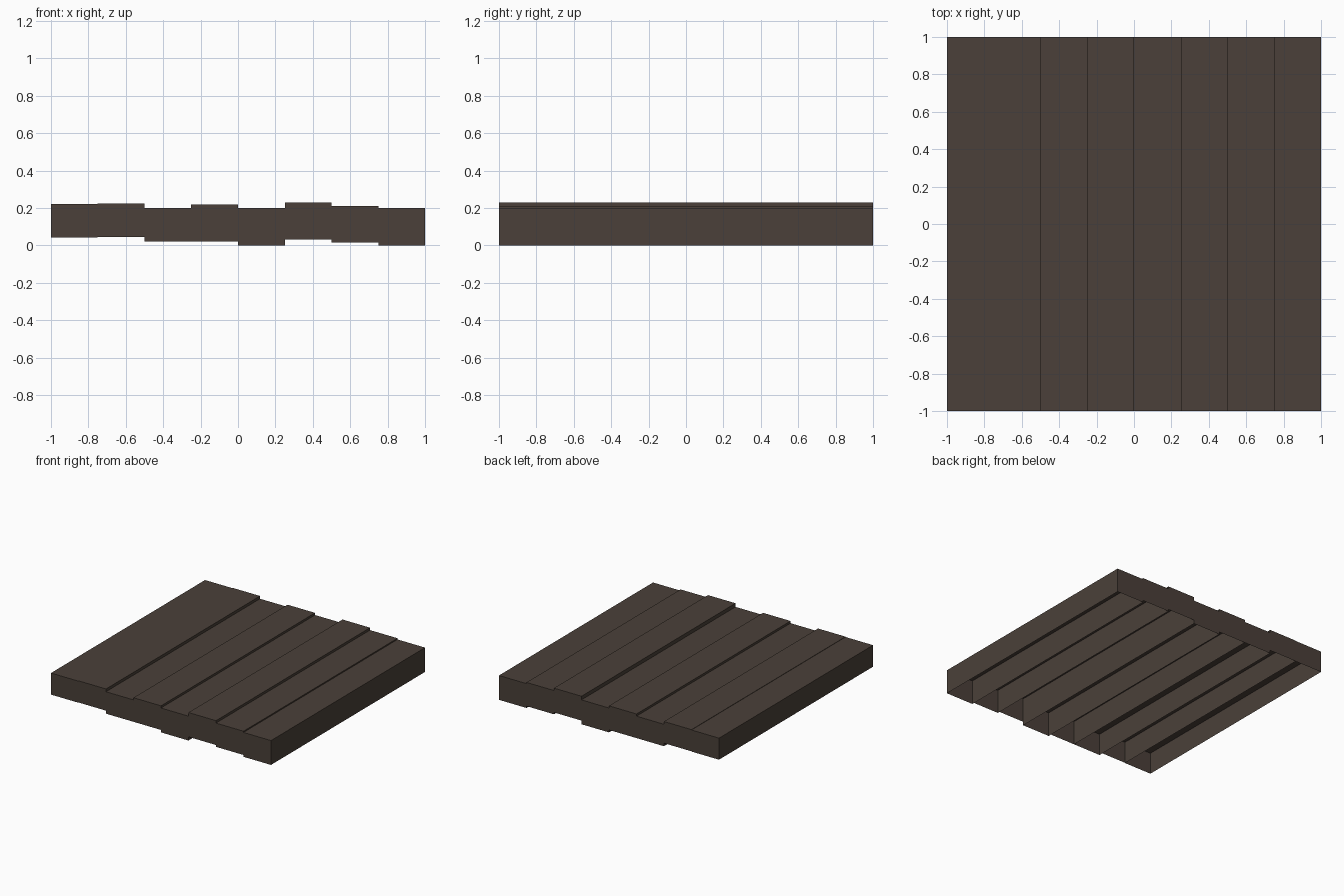
import bpy, bmesh
from mathutils import Vector

cube = bpy.data.objects.get("Cube")
if cube:
    bpy.data.objects.remove(cube, do_unlink=True)

# Dark wood colour
wood = bpy.data.materials.new("dark_brown_wood")
wood.use_nodes = True
colour = (0.069, 0.051, 0.041, 1)
wood.diffuse_color = colour
shader = wood.node_tree.nodes["Principled BSDF"]
shader.inputs["Base Color"].default_value = colour
shader.inputs["Roughness"].default_value = 0.9

WIDTH, LENGTH = 0.25, 2.0


def plank(name, x, bottom, top):
    """Hollow plank, open underneath."""
    bm = bmesh.new()
    bmesh.ops.create_cube(bm, size=1)
    bm.normal_update()
    under = [f for f in bm.faces if f.normal.z < -0.5]
    bmesh.ops.delete(bm, geom=under, context='FACES_ONLY')
    bmesh.ops.scale(bm, vec=(WIDTH, LENGTH, top - bottom), verts=bm.verts)
    bmesh.ops.translate(bm, vec=Vector((x, 0, (top + bottom) / 2)), verts=bm.verts)
    mesh = bpy.data.meshes.new(name)
    bm.to_mesh(mesh)
    bm.free()
    mesh.materials.append(wood)
    bpy.context.collection.objects.link(bpy.data.objects.new(name, mesh))


# Underside and top height of each plank, from -x to +x
heights = [(0.043, 0.22), (0.045, 0.223), (0.02, 0.2), (0.02, 0.218),
           (0, 0.2), (0.03, 0.23), (0.015, 0.21), (0, 0.2)]
for i, (bottom, top) in enumerate(heights):
    plank(f"floor_plank_{i + 1}", -1 + WIDTH * (i + 0.5), bottom, top)
